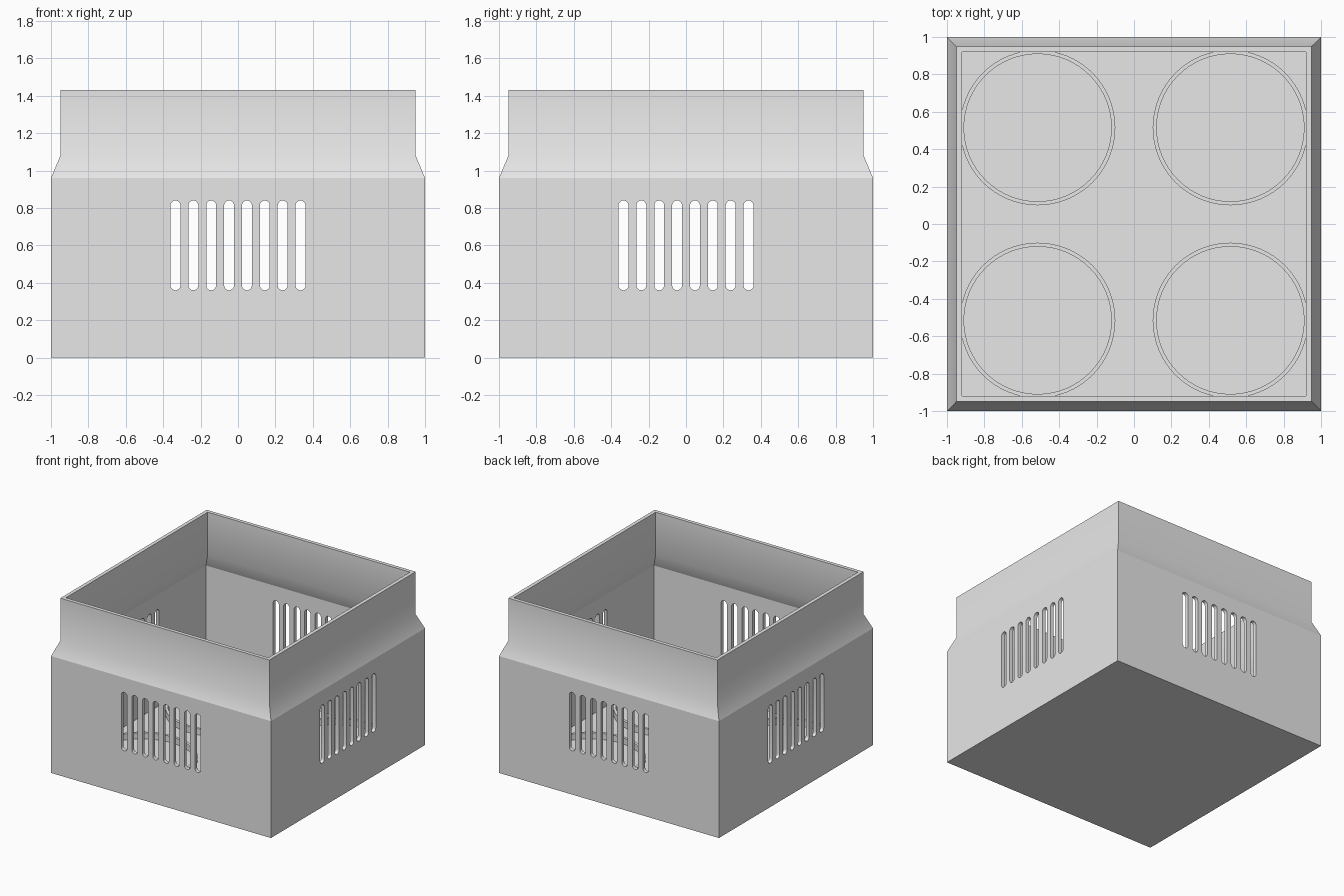
import bpy, bmesh, math

cube = bpy.data.objects.get("Cube")
if cube:
    bpy.data.objects.remove(cube)

WALL_BEND = 0.96
FLOOR = 0.04

grey = bpy.data.materials.new("plain_grey")
grey.use_nodes = True
grey.diffuse_color = (0.8, 0.8, 0.8, 1)
grey.node_tree.nodes["Principled BSDF"].inputs["Base Color"].default_value = (0.8, 0.8, 0.8, 1)


def make_object(name, bm):
    bmesh.ops.recalc_face_normals(bm, faces=bm.faces)
    mesh = bpy.data.meshes.new(name)
    bm.to_mesh(mesh)
    bm.free()
    mesh.materials.append(grey)
    obj = bpy.data.objects.new(name, mesh)
    bpy.context.collection.objects.link(obj)
    return obj


def loft(name, profile, sides, start=0.0, closed=False):
    """Sweep a (radius, z) profile around z with the given number of sides."""
    bm = bmesh.new()
    rows = []
    for r, z in profile:
        angles = [start + 2 * math.pi * i / sides for i in range(sides)]
        rows.append([bm.verts.new((r * math.cos(a), r * math.sin(a), z)) for a in angles])
    pairs = list(zip(rows, rows[1:]))
    if closed:
        pairs.append((rows[-1], rows[0]))
    else:
        bm.faces.new(rows[0])
        bm.faces.new(rows[-1])
    for a, b in pairs:
        for i in range(sides):
            j = (i + 1) % sides
            bm.faces.new((a[i], a[j], b[j], b[i]))
    return make_object(name, bm)


def slot_cutter(name, turn):
    """Row of round-ended bars that pass through two opposite walls."""
    bm = bmesh.new()
    radius, low, high, steps = 0.0265, 0.36, 0.84, 10
    for k in range(8):
        cx = (k - 3.5) * 0.0955
        outline = []
        for base, cz in ((0, high - radius), (math.pi, low + radius)):
            for i in range(steps + 1):
                a = base + math.pi * i / steps
                outline.append((cx + radius * math.cos(a), cz + radius * math.sin(a)))
        front = [bm.verts.new((x, -1.2, z)) for x, z in outline]
        back = [bm.verts.new((x, 1.2, z)) for x, z in outline]
        bm.faces.new(front)
        bm.faces.new(back)
        for i in range(len(front)):
            j = (i + 1) % len(front)
            bm.faces.new((front[i], front[j], back[j], back[i]))
    obj = make_object(name, bm)
    obj.rotation_euler.z = turn
    obj.hide_render = True
    return obj


def smooth(obj):
    bpy.ops.object.select_all(action='DESELECT')
    obj.select_set(True)
    bpy.context.view_layer.objects.active = obj
    bpy.ops.object.shade_smooth_by_angle(angle=math.radians(30))


# Open square box: outer wall up, over the rim, inner wall down to the floor
walls = [(1, 0), (1, WALL_BEND), (0.95, 1.08), (0.95, 1.43),
         (0.92, 1.43), (0.92, 1.08), (0.97, WALL_BEND), (0.97, FLOOR)]
box = loft("box_shell", [(h * math.sqrt(2), z) for h, z in walls], 4, math.pi / 4)

# Vent slots through all four walls
bpy.context.view_layer.objects.active = box
for name, turn in (("front_back_slots", 0), ("side_slots", math.pi / 2)):
    cutter = slot_cutter(name, turn)
    mod = box.modifiers.new(name, 'BOOLEAN')
    mod.operation = 'DIFFERENCE'
    mod.solver = 'EXACT'
    mod.object = cutter
    bpy.context.view_layer.update()
    bpy.ops.object.modifier_apply(modifier=name)
    bpy.data.objects.remove(cutter)

# Soft bend under the collar, crisp bend at the top of the lower wall
smooth(box)
for e in box.data.edges:
    if all(abs(box.data.vertices[v].co.z - WALL_BEND) < 0.001 for v in e.vertices):
        e.use_edge_sharp = True

# Four low locating rings on the floor
ring_profile = [(0.415, FLOOR - 0.01), (0.415, 0.09), (0.394, 0.09), (0.394, FLOOR - 0.01)]
for side, x in (("right", -0.515), ("left", 0.515)):
    for end, y in (("front", -0.515), ("back", 0.515)):
        ring = loft(f"{end}_{side}_floor_ring", ring_profile, 64, closed=True)
        ring.location = (x, y, 0)
        smooth(ring)
